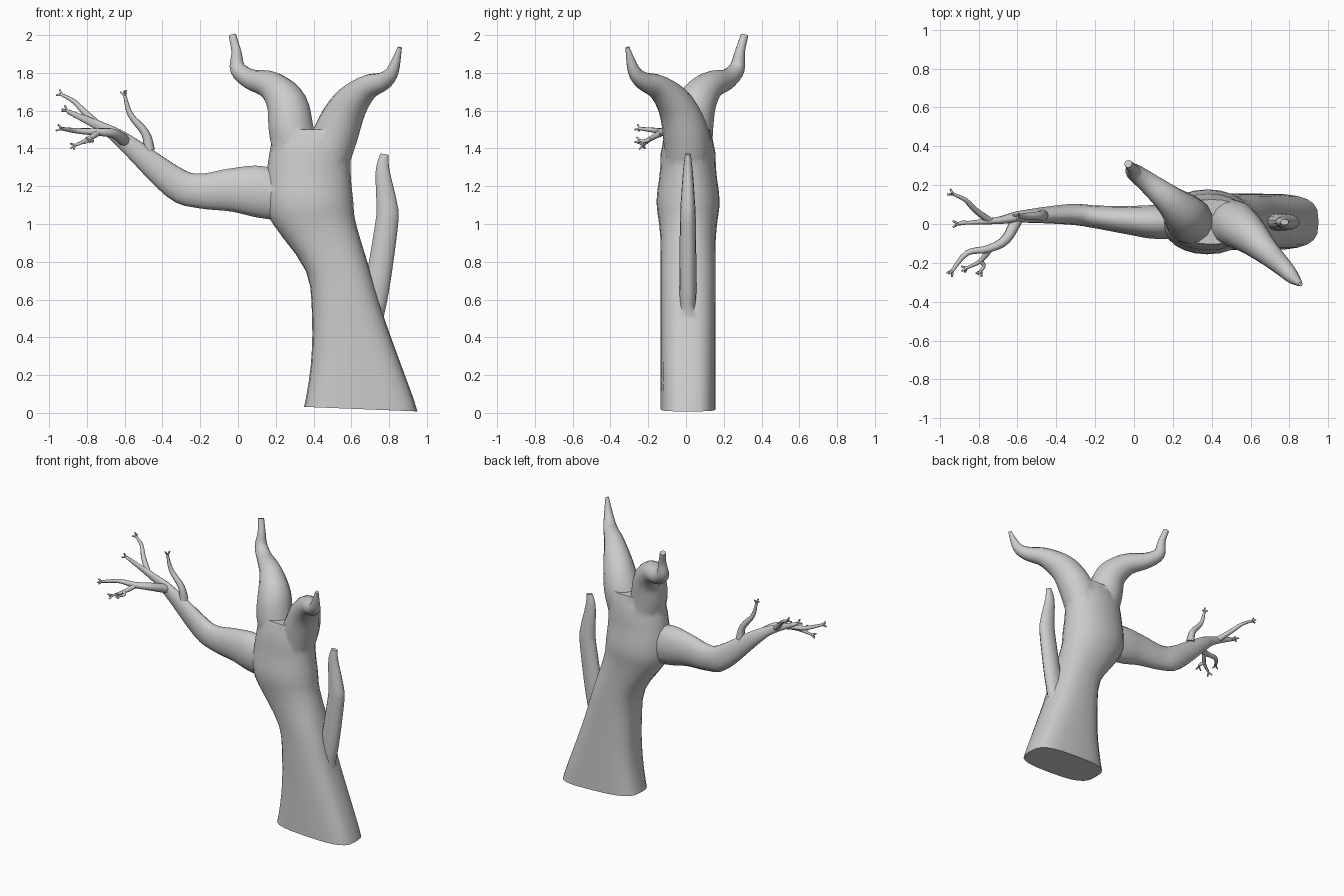
import bpy, math
from mathutils import Vector

if "Cube" in bpy.data.objects:
    bpy.data.objects.remove(bpy.data.objects["Cube"])


def loft(name, rings):
    """Skin a list of equal rings into a closed, capped mesh."""
    n = len(rings[0])
    verts = [p for r in rings for p in r]
    faces = [list(range(n))[::-1], [(len(rings) - 1) * n + i for i in range(n)]]
    for k in range(len(rings) - 1):
        for i in range(n):
            j = (i + 1) % n
            faces.append([k * n + i, k * n + j, (k + 1) * n + j, (k + 1) * n + i])
    me = bpy.data.meshes.new(name)
    me.from_pydata(verts, [], faces)
    ob = bpy.data.objects.new(name, me)
    bpy.context.collection.objects.link(ob)
    return ob


def spline(keys, steps):
    """Catmull-Rom through rows of numbers."""
    out = []
    last = len(keys) - 1
    for i in range(last):
        a, b, c, d = keys[max(i - 1, 0)], keys[i], keys[i + 1], keys[min(i + 2, last)]
        for s in range(steps):
            t = s / steps
            out.append([0.5 * (2 * q + (r - p) * t + (2 * p - 5 * q + 4 * r - w) * t * t
                               + (3 * q - p - 3 * r + w) * t ** 3) for p, q, r, w in zip(a, b, c, d)])
    return out + [list(keys[last])]


def limb(name, keys, sides=14, steps=4, flat=1.0):
    """Tapered tube through (x, y, z, radius); flat thins it along y."""
    rows = spline(keys, steps)
    pts = [Vector(r[:3]) for r in rows]
    u, rings = Vector((0, 1, 0)), []
    for i, r in enumerate(rows):
        t = (pts[min(i + 1, len(pts) - 1)] - pts[max(i - 1, 0)]).normalized()
        u = (u - t * u.dot(t)).normalized()
        v = t.cross(u)
        rings.append([pts[i] + (u * flat * math.cos(a) + v * math.sin(a)) * r[3]
                      for a in (2 * math.pi * k / sides for k in range(sides))])
    return loft(name, rings)


def smooth(ob, angle=45):
    bpy.ops.object.select_all(action='DESELECT')
    ob.select_set(True)
    bpy.context.view_layer.objects.active = ob
    bpy.ops.object.shade_smooth_by_angle(angle=math.radians(angle))


def twig(name, r0, r1, *points):
    """Evenly tapering twig with three tiny prongs at its tip."""
    n = len(points) - 1
    smooth(limb(name, [(*p, r0 + (r1 - r0) * i / n) for i, p in enumerate(points)], 8), 60)
    tip = Vector(points[-1])
    d = (tip - Vector(points[-2])).normalized()
    u = d.orthogonal().normalized()
    v = d.cross(u)
    for k in range(3):
        a = 2 * math.pi * k / 3
        end = tip + (u * math.cos(a) + v * math.sin(a) + d) * .02
        smooth(limb(f"{name}_prong_{k + 1}", [(*(tip - d * .006), .007), (*end, .005)], 6, 2), 60)


# Trunk: rounded-box sections (z, x min, x max), bulging where the branch leaves
sections = spline([(.02, .35, .95), (.25, .385, .865), (.5, .392, .775), (.75, .36, .7),
                   (1, .185, .625), (1.12, .145, .61), (1.3, .155, .595), (1.5, .19, .61)], 3)
rings = []
for k, (z, x0, x1) in enumerate(sections):
    e = 3.2 - min(z, 1.1)
    half = .145 + .022 * math.exp(-((z - 1.12) / .12) ** 2) - .3 * max(0, z - 1.4) ** 1.0
    ring = []
    for i in range(24):
        a = 2 * math.pi * i / 24
        c, s = math.cos(a), math.sin(a)
        px = math.copysign(abs(c) ** (2 / e), c)
        py = math.copysign(abs(s) ** (2 / e), s)
        tilt = -.012 * px if k == 0 else 0
        ring.append(((x0 + x1) / 2 + px * (x1 - x0) / 2, .011 + py * half, z + tilt))
    rings.append(ring)
trunk = loft("trunk", rings)

# Heavy limbs
left_fork = limb("left_fork", [(.33, .02, 1.3, .12), (.285, .02, 1.48, .122), (.26, .05, 1.63, .11),
                               (.18, .125, 1.73, .078), (.07, .215, 1.765, .055), (0, .268, 1.82, .043),
                               (-.008, .285, 1.91, .027), (-.03, .31, 2, .02)])
right_fork = limb("right_fork", [(.46, .01, 1.3, .12), (.515, 0, 1.47, .122), (.585, -.05, 1.62, .1),
                                 (.68, -.14, 1.72, .068), (.77, -.225, 1.757, .048),
                                 (.818, -.275, 1.81, .034), (.857, -.31, 1.935, .011)])
long_branch = limb("long_branch", [(.32, .01, 1.12, .12), (.12, .01, 1.17, .14), (-.03, .02, 1.18, .118),
                                   (-.2, .037, 1.175, .094), (-.33, .05, 1.215, .086),
                                   (-.58, .038, 1.42, .05), (-.7, .018, 1.502, .03),
                                   (-.9, .003, 1.595, .012)], flat=.62)
side_stump = limb("side_stump", [(.7, .01, .42, .05), (.735, .01, .65, .066), (.787, .01, 1, .062),
                                 (.788, .01, 1.1, .057), (.766, .01, 1.28, .038),
                                 (.775, .01, 1.37, .022)], flat=.68)

# Merge the limbs into the trunk
bpy.context.view_layer.objects.active = trunk
for ob in (left_fork, right_fork, long_branch, side_stump):
    mod = trunk.modifiers.new("join", 'BOOLEAN')
    mod.operation, mod.solver, mod.object = 'UNION', 'EXACT', ob
    bpy.ops.object.modifier_apply(modifier=mod.name)
    bpy.data.objects.remove(ob)
smooth(trunk)

# Thin twigs near the end of the long branch
twig("upright_twig", .03, .008, (-.47, .045, 1.39), (-.49, .042, 1.48), (-.57, .04, 1.58), (-.6, .04, 1.685))
twig("back_twig", .02, .008, (-.74, .015, 1.525), (-.815, .07, 1.595), (-.87, .125, 1.65), (-.935, .155, 1.685))
twig("front_twig", .032, .009, (-.6, .03, 1.44), (-.66, -.08, 1.48), (-.75, -.128, 1.487),
     (-.86, -.15, 1.494), (-.938, -.245, 1.505))
twig("lower_twig", .018, .007, (-.74, -.125, 1.485), (-.79, -.19, 1.45), (-.865, -.228, 1.415))
twig("short_twig", .013, .007, (-.79, -.19, 1.45), (-.772, -.215, 1.44), (-.79, -.245, 1.44))
twig("end_twig", .013, .008, (-.87, .008, 1.58), (-.91, 0, 1.602))
